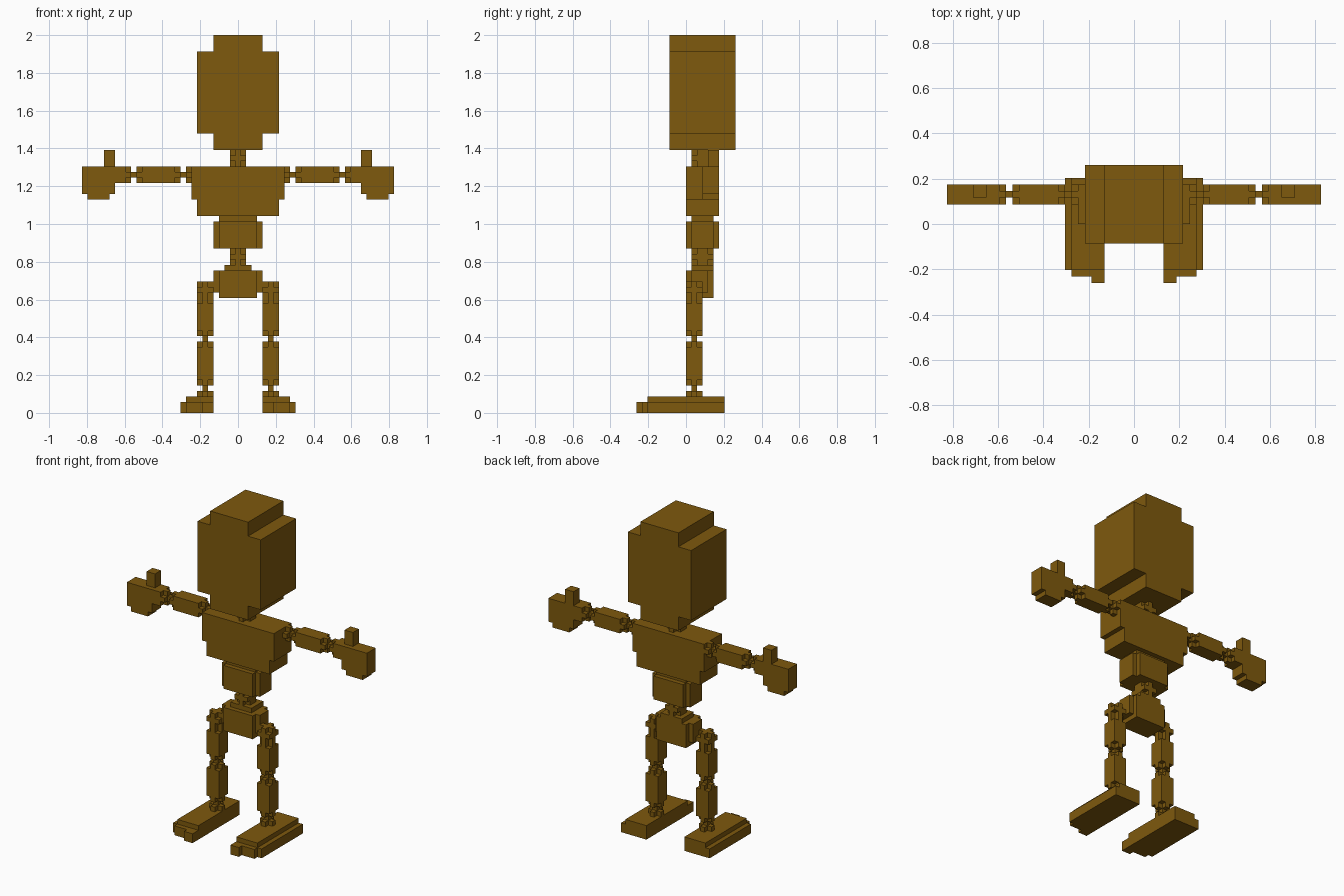
import bpy, bmesh, math
from mathutils import Vector

if "Cube" in bpy.data.objects:
    bpy.data.objects.remove(bpy.data.objects["Cube"])

U = 2 / 69  # one block

mat = bpy.data.materials.new("brown")
mat.diffuse_color = (0.21, 0.10, 0.004, 1)
mat.use_nodes = True
mat.node_tree.nodes["Principled BSDF"].inputs["Base Color"].default_value = mat.diffuse_color


def box(x0, x1, y0, y1, z0, z1):
    """Set of block cells; x edges are half-numbers, y and z edges whole."""
    a, b = math.floor(x0 + 0.5), math.floor(x1 + 0.5)
    return {(i, j, k) for i in range(a, b) for j in range(y0, y1) for k in range(z0, z1)}


def post(x0, x1, y0, y1, z0, z1):
    """Upright block with its four vertical edges notched."""
    return box(x0 + 1, x1 - 1, y0, y1, z0, z1) | box(x0, x1, y0 + 1, y1 - 1, z0, z1)


def beam(x0, x1, y0, y1, z0, z1):
    """Sideways block with its four long edges notched."""
    return box(x0, x1, y0 + 1, y1 - 1, z0, z1) | box(x0, x1, y0, y1, z0 + 1, z1 - 1)


def build(name, cells, side=1):
    """Make the outer skin of the cells, merging flat areas."""
    cells = {(i * side, j, k) for i, j, k in cells}
    bm = bmesh.new()
    verts = {}
    for c in cells:
        for ax in range(3):
            for s in (-1, 1):
                n = list(c)
                n[ax] += s
                if tuple(n) in cells:
                    continue
                p, q = (ax + 1) % 3, (ax + 2) % 3
                ring = []
                for dp, dq in ((-1, -1), (1, -1), (1, 1), (-1, 1))[::s]:
                    d = [0, 0, 0]
                    d[ax], d[p], d[q] = s, dp, dq
                    key = (2 * c[0] + d[0], 2 * c[1] + 1 + d[1], 2 * c[2] + 1 + d[2])
                    if key not in verts:
                        verts[key] = bm.verts.new(Vector(key) * U / 2)
                    ring.append(verts[key])
                bm.faces.new(ring)
    bmesh.ops.dissolve_limit(bm, angle_limit=0.01, verts=bm.verts[:], edges=bm.edges[:])
    mesh = bpy.data.meshes.new(name)
    bm.to_mesh(mesh)
    bm.free()
    mesh.materials.append(mat)
    bpy.context.collection.objects.link(bpy.data.objects.new(name, mesh))


# Head and neck
build("head", box(-4.5, 4.5, -3, 9, 48, 69) | box(-7.5, 7.5, -3, 9, 51, 66))
build("neck", post(-1.5, 1.5, 1, 5, 45, 46) | box(-1.5, 1.5, 1, 5, 46, 47)
      | post(-1.5, 1.5, 1, 5, 47, 48))

# Trunk
build("chest", box(-8.5, 8.5, 0, 6, 39, 45) | box(-7.5, 7.5, 0, 6, 36, 39))
build("belly", box(-3.5, 3.5, 1, 5, 35, 36) | post(-4.5, 4.5, 0, 6, 30, 35))
build("waist", post(-1.5, 1.5, 1, 5, 29, 30) | box(-1.5, 1.5, 1, 5, 28, 29)
      | post(-1.5, 1.5, 1, 5, 27, 28))
build("pelvis", box(-2.5, 2.5, 1, 5, 26, 27) | box(-3.5, 3.5, 0, 5, 21, 26)
      | box(-4.5, 4.5, 1, 4, 22, 26))

for side, tag in ((-1, "left"), (1, "right")):
    # Arm: shoulder, forearm and hand linked by thin rods
    build(tag + "_shoulder", beam(8.5, 9.5, 3, 6, 42, 45) | box(9.5, 10.5, 4, 5, 43, 44), side)
    build(tag + "_forearm", beam(10.5, 18.5, 3, 6, 42, 45) | box(11.5, 17.5, 3, 6, 42, 45)
          | box(18.5, 19.5, 4, 5, 43, 44), side)
    build(tag + "_hand", beam(19.5, 20.5, 3, 6, 42, 45) | box(20.5, 22.5, 3, 6, 42, 45)
          | box(22.5, 28.5, 3, 6, 40, 45) | box(23.5, 27.5, 3, 6, 39, 40)
          | box(22.5, 24.5, 4, 6, 45, 48), side)
    # Leg: rounded hip, thigh, shin and ankle linked by thin rods
    build(tag + "_hip", post(4.5, 7.5, 0, 3, 21, 24) | beam(4.5, 7.5, 0, 3, 21, 24), side)
    build(tag + "_thigh", post(4.5, 7.5, 0, 3, 14, 21) | box(4.5, 7.5, 0, 3, 15, 20)
          | box(5.5, 6.5, 1, 2, 13, 14), side)
    build(tag + "_shin", post(4.5, 7.5, 0, 3, 5, 13) | box(4.5, 7.5, 0, 3, 6, 12)
          | box(5.5, 6.5, 1, 2, 4, 5), side)
    build(tag + "_ankle", post(4.5, 7.5, 0, 3, 3, 4), side)
    # Foot with stepped toe
    build(tag + "_foot", box(4.5, 9.5, -7, 7, 2, 3) | box(4.5, 10.5, -7, 7, 0, 2)
          | box(4.5, 9.5, -8, 7, 0, 2) | box(4.5, 6.5, -9, 7, 0, 2), side)
